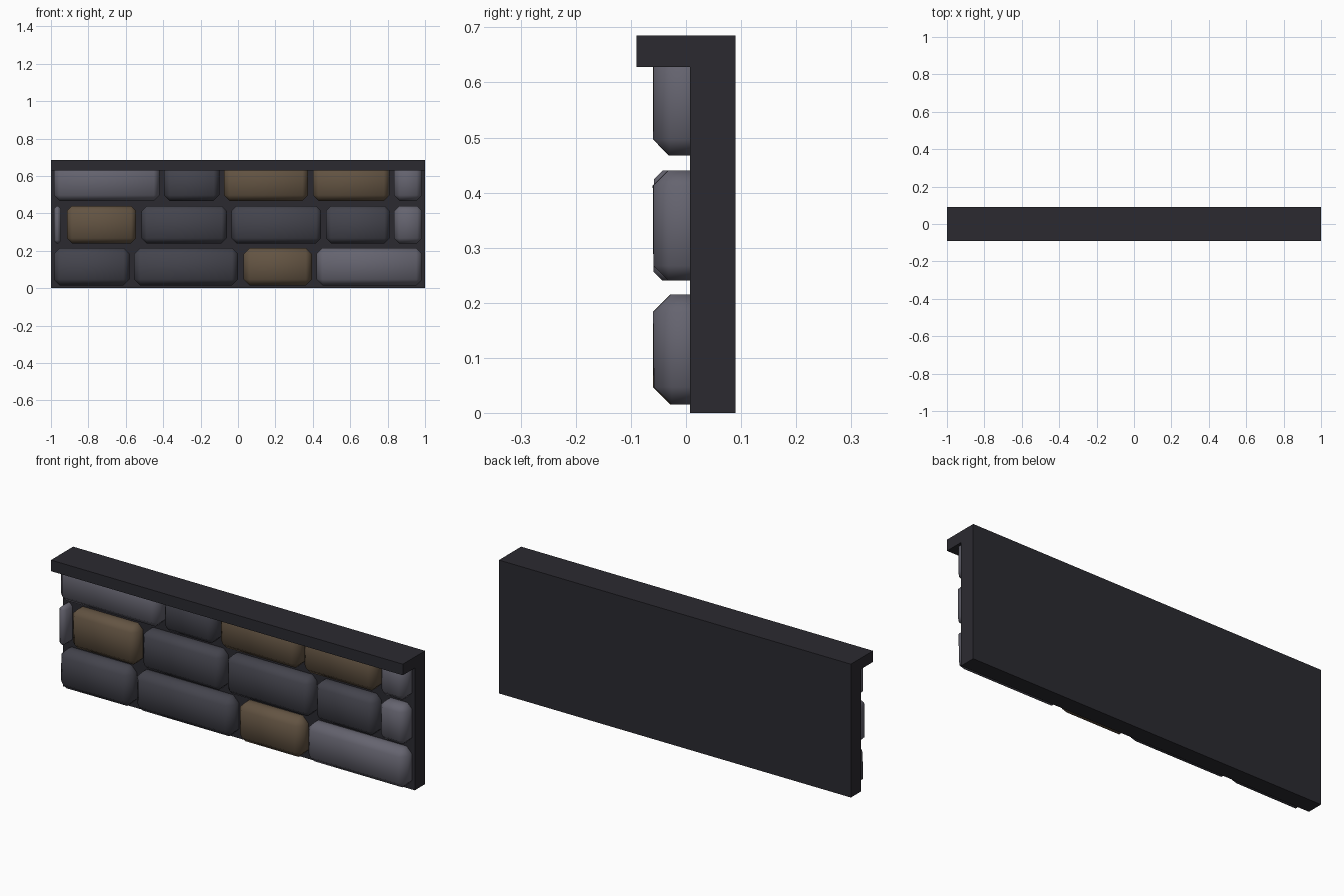
import bpy, bmesh, random
from mathutils import Vector

if "Cube" in bpy.data.objects:
    bpy.data.objects.remove(bpy.data.objects["Cube"])

random.seed(4)


def material(name, rgb):
    m = bpy.data.materials.new(name)
    m.diffuse_color = (*rgb, 1)
    m.use_nodes = True
    m.node_tree.nodes["Principled BSDF"].inputs["Base Color"].default_value = m.diffuse_color
    return m


MORTAR = material("mortar", (0.024, 0.023, 0.03))
STONES = {
    "L": material("light_stone", (0.13, 0.127, 0.16)),
    "D": material("dark_stone", (0.057, 0.057, 0.073)),
    "B": material("brown_stone", (0.125, 0.088, 0.055)),
}


def box(name, lo, hi, mat, bevel=0.0, jitter=0.0):
    lo, hi = Vector(lo), Vector(hi)
    bm = bmesh.new()
    bmesh.ops.create_cube(bm, size=1)
    for v in bm.verts:
        v.co = (lo + hi) / 2 + v.co * (hi - lo)
        if v.co.y < 0:
            v.co.y += random.uniform(0, jitter)
    if bevel:
        bmesh.ops.bevel(bm, geom=bm.edges[:], offset=bevel, segments=1,
                        affect='EDGES', clamp_overlap=True)
    mesh = bpy.data.meshes.new(name)
    bm.to_mesh(mesh)
    bm.free()
    ob = bpy.data.objects.new(name, mesh)
    bpy.context.collection.objects.link(ob)
    mesh.materials.append(mat)
    if bevel:
        for p in mesh.polygons:
            p.use_smooth = True
    return ob


# Backing wall and overhanging cap
box("wall_back", (-1, 0.007, 0), (1, 0.09, 0.64), MORTAR)
box("wall_cap", (-1, -0.09, 0.628), (1, 0.09, 0.685), MORTAR)

# Stone courses: bottom z, top z, bevel, [(left, right, colour)]
COURSES = [
    (0.015, 0.215, 0.032, [(-0.985, -0.58, "D"), (-0.555, 0.0, "D"),
                           (0.03, 0.395, "B"), (0.42, 0.985, "L")]),
    (0.24, 0.44, 0.027, [(-0.985, -0.945, "L"), (-0.915, -0.545, "B"),
                         (-0.515, -0.06, "D"), (-0.035, 0.445, "D"),
                         (0.47, 0.81, "D"), (0.835, 0.985, "L")]),
    (0.467, 0.667, 0.03, [(-0.985, -0.42, "L"), (-0.395, -0.1, "D"),
                          (-0.075, 0.375, "B"), (0.40, 0.81, "B"),
                          (0.835, 0.985, "L")]),
]
for row, (z0, z1, bev, stones) in enumerate(COURSES, 1):
    for i, (x0, x1, c) in enumerate(stones, 1):
        box(f"stone_row{row}_{i}", (x0, -0.061, z0), (x1, 0.05, z1), STONES[c],
            min(bev, (x1 - x0) * 0.4), 0.004)
